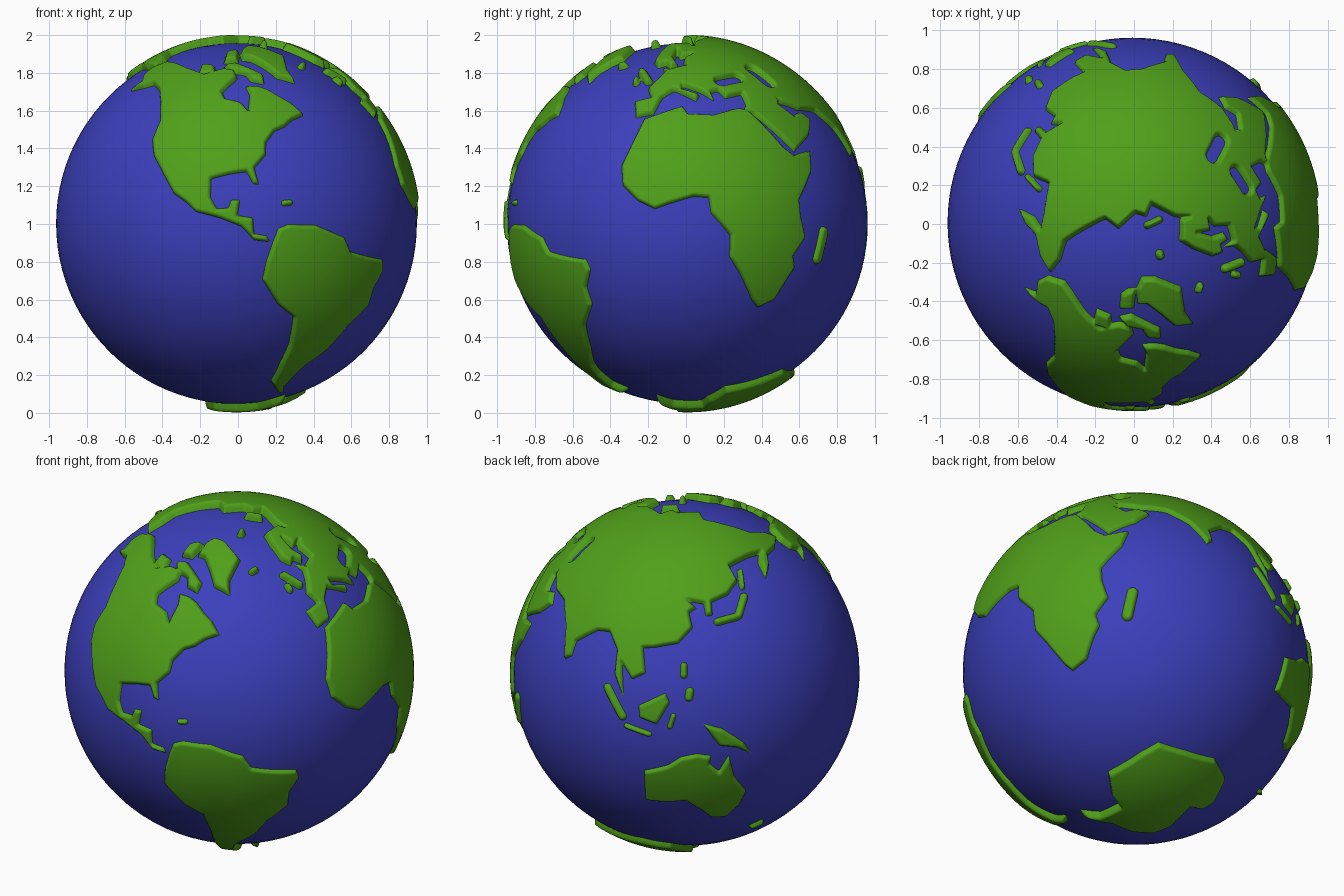
import bpy, bmesh
from math import sin, cos, radians, acos
from mathutils import Vector, Matrix

R = 0.955                                  # ocean radius
CENTRE = Vector((-0.008, 0.007, 1.002))
STEP = 0.018                               # half width of the coastal slope
TILT = Matrix.Rotation(radians(-2.5), 3, 'Y') @ Matrix.Rotation(radians(13.5), 3, 'X')

# Coast outlines as (longitude, latitude)
north_america = [(-168, 65), (-162, 70), (-150, 71), (-128, 70), (-110, 68), (-95, 71), (-84, 70),
    (-83, 66.5), (-88, 64), (-94, 60), (-92, 57), (-83, 55), (-80, 51.5), (-78.5, 55), (-77, 58),
    (-78, 62), (-70, 61), (-65, 59), (-60, 55), (-56, 52), (-53, 47), (-60, 46), (-65, 44),
    (-70, 43), (-75, 39), (-76, 35), (-81, 31), (-80, 25.5), (-82, 26), (-84, 30), (-90, 29.5),
    (-97, 28), (-97, 22), (-95, 18.5), (-91, 18.5), (-90, 21), (-87, 21), (-88, 16), (-83, 15),
    (-83, 10), (-79, 9), (-78, 7), (-83, 8), (-87, 12.5), (-94, 15.5), (-102, 17.5), (-105.5, 20.5),
    (-110, 23), (-115, 29), (-121, 35), (-124, 40), (-124, 47), (-130, 54), (-138, 59), (-147, 60.5),
    (-153, 58), (-162, 55), (-158, 59), (-165, 61)]
south_america = [(-77, 7), (-75, 11), (-71.5, 12), (-62, 10.5), (-52, 5), (-50, 0), (-44, -2.5),
    (-35.5, -5.5), (-35, -9), (-39, -14), (-40, -20), (-48, -26), (-54, -34), (-62, -40), (-65, -44),
    (-68, -50), (-66, -55), (-71, -54), (-75, -48), (-73, -38), (-71, -30), (-70.5, -19),
    (-76, -14), (-81, -5), (-79.5, 1)]
africa = [(-6, 35.5), (10, 37), (11, 33.5), (20, 31), (30, 31.5), (33.5, 30), (37.5, 21), (40, 15),
    (43, 11.5), (51, 12), (48, 5), (40, -3), (39.5, -8), (40.5, -15), (35, -20), (35.5, -24),
    (32.5, -27), (27, -33.5), (20, -35), (18, -32), (14.5, -22), (12, -16), (13.5, -9), (9, -1),
    (9.5, 4), (5, 5.5), (-4, 5), (-8, 4.5), (-13, 8.5), (-17, 14.5), (-16.5, 21), (-10, 30)]
europe = [(-9, 43.5), (-1.5, 43.5), (-2, 48), (4, 51.5), (8, 54), (9, 57.5), (11, 54.5), (20, 54.5),
    (23, 59), (29, 60), (22, 61), (25, 65.5), (17.5, 61), (17, 57), (12.5, 56), (11, 59), (6, 58.5),
    (5, 62), (14, 68), (25, 71), (40, 67.5), (38, 65), (45, 68), (68, 69), (68, 35), (48, 31),
    (36, 32), (36, 36.5), (28, 36.5), (27, 40), (23.5, 40), (23, 36.5), (19.5, 41), (13.5, 45.5),
    (12.5, 44), (18.5, 40), (16, 38), (12.5, 41.5), (9, 44.5), (3, 42.5), (-0.5, 38.5), (-2, 36.7),
    (-9, 37)]
asia = [(45, 68), (68, 69), (68, 73), (80, 73), (100, 78), (113, 74), (140, 73), (160, 70),
    (178, 69.5), (189, 66), (178, 63), (165, 60), (162, 55.5), (157, 51), (156, 57), (160, 61),
    (150, 59.5), (136, 54.5), (140, 49), (135, 43.5), (128, 40), (129, 35.5), (126.5, 35), (125, 39),
    (118, 39), (122, 37), (119.5, 35), (122, 30), (118, 24), (110, 21), (106, 20), (109, 12),
    (105, 9), (100, 13.5), (103.5, 2), (98.5, 9), (97, 17), (92, 22), (87, 21), (80, 15), (80, 10),
    (77.5, 8), (73, 18), (70, 21), (66, 25), (57, 26.5), (50, 30), (44, 36), (44, 45)]
arabia = [(44, 38), (50, 31), (48, 29.5), (51.5, 24.5), (56, 25.5), (59.5, 22), (54, 17), (44, 12.5),
    (42, 16), (38.5, 22), (35, 28), (32, 30), (34.5, 32), (36, 38)]
australia = [(114, -22), (122, -18), (126, -14), (131, -12), (136, -12), (136, -15), (140, -17.5),
    (142, -11), (146, -19), (153, -25), (153, -31), (150, -37.5), (144, -38.5), (138, -35),
    (131, -31.5), (124, -33.5), (115.5, -34.5)]
antarctica = [(-58, -63), (-61, -70), (-45, -78), (-25, -75), (0, -70), (40, -69), (55, -66.5),
    (80, -68.5), (110, -66), (135, -66), (160, -69.5), (170, -73), (165, -78), (-165, -78),
    (-150, -76), (-125, -73.5), (-100, -73), (-75, -72), (-66, -67)]
greenland = [(-70, 77), (-60, 82), (-33, 83.5), (-20, 80), (-22, 71), (-40, 65), (-43, 60),
    (-52, 64), (-54, 70), (-60, 76)]
baffin = [(-95, 73), (-82, 74), (-72, 71), (-62, 66), (-65, 62.5), (-73, 64.5), (-75, 68), (-88, 70)]
ellesmere = [(-95, 81), (-80, 82.5), (-65, 82), (-78, 76), (-95, 76)]
victoria = [(-120, 73), (-105, 73), (-100, 68), (-116, 68)]
borneo = [(109, 1), (117, 7), (119, 4), (116, -4), (110, -3)]
new_guinea = [(131, -1), (138, -2), (146, -6), (150, -10), (144, -8), (138, -8), (134, -4)]

# Small islands and inland seas: two end points and a radius in degrees
islands = [((131.5, 33.5), (139, 36), 1.4), ((140, 36.5), (143, 43.5), 1.4),      # Far East
    ((142.5, 47), (142.5, 53), 1.0), ((-1.5, 51.8), (-4, 57.5), 1.5), ((-8, 52.5), (-7.5, 54), 1.2),
    ((46, -22.5), (49, -14.5), 2.0), ((97, 4), (104, -4), 1.6), ((106, -7), (114, -8), 1.1),
    ((121.5, 17), (122, 14), 1.3), ((125, 9), (125, 7), 1.5), ((120.5, -4), (121, 0), 1.0),
    ((-72, 18.8), (-70, 18.8), 1.1), ((-20, 65), (-17, 65), 1.2), ((16, 78.5), (20, 78.5), 1.2),
    ((170, -44.5), (173, -42), 1.1), ((54, 72), (62, 75.5), 1.0)]
seas = [((30.5, 43.2), (38.5, 43), 1.7), ((50.5, 45), (51.5, 38.5), 1.9)]


def direction(lon, lat):
    a, b = radians(lon + 88.5), radians(lat)
    return TILT @ Vector((cos(b) * sin(a), -cos(b) * cos(a), sin(b)))


class Region:
    """Outline flattened around its own middle, giving a signed coast distance."""
    def __init__(self, outline, grow=0.15):
        dirs = [direction(*p) for p in outline]
        self.mid = sum(dirs, Vector()).normalized()
        self.u = self.mid.orthogonal().normalized()
        self.v = self.mid.cross(self.u)
        self.grow = radians(grow)
        self.reach = cos(max(self.mid.angle(d) for d in dirs) + 0.09)
        pts = [self.flat(d) for d in dirs]
        self.edges = []
        for (ax, ay), (bx, by) in zip(pts, pts[1:] + pts[:1]):
            dx, dy = bx - ax, by - ay
            self.edges.append((ax, ay, dx, dy, 1 / (dx * dx + dy * dy)))

    def flat(self, d):
        a = acos(max(-1, min(1, d.dot(self.mid))))
        k = a / sin(a) if a > 1e-6 else 1
        return d.dot(self.u) * k, d.dot(self.v) * k

    def distance(self, d):
        if d.dot(self.mid) < self.reach:
            return -1
        x, y = self.flat(d)
        best, inside = 9.0, False
        for ax, ay, dx, dy, inv in self.edges:
            px, py = x - ax, y - ay
            t = (px * dx + py * dy) * inv
            t = 0 if t < 0 else 1 if t > 1 else t
            ex, ey = px - t * dx, py - t * dy
            q = ex * ex + ey * ey
            if q < best:
                best = q
            if (py < 0) != (py < dy) and (px < dx * py / dy):
                inside = not inside
        return (best ** 0.5 if inside else -best ** 0.5) + self.grow


def add_object(name, bm, colour):
    for f in bm.faces:
        f.smooth = True
    mesh = bpy.data.meshes.new(name)
    bm.to_mesh(mesh)
    bm.free()
    mat = bpy.data.materials.new(name + "_colour")
    mat.diffuse_color = colour
    mesh.materials.append(mat)
    ob = bpy.data.objects.new(name, mesh)
    ob.location = CENTRE
    bpy.context.collection.objects.link(ob)


# Ocean ball
bm = bmesh.new()
bmesh.ops.create_uvsphere(bm, u_segments=96, v_segments=48, radius=R)
add_object("ocean", bm, (0.045, 0.05, 0.5, 1))

# Land shell: fine sphere raised inside the coasts, open water removed
land = [Region(o) for o in (north_america, south_america, africa, europe, asia, arabia, australia,
        antarctica, greenland, baffin, ellesmere, victoria, borneo, new_guinea)]
land += [Region((a, b), r) for a, b, r in islands]
water = [Region((a, b), r) for a, b, r in seas]

bm = bmesh.new()
bmesh.ops.create_icosphere(bm, subdivisions=8, radius=1)
drop = []
for v in bm.verts:
    d = v.co.normalized()
    s = max(g.distance(d) for g in land)
    if s > -STEP:
        s = min(s, min(-g.distance(d) for g in water))
    if s < -STEP * 1.3:
        drop.append(v)
        continue
    t = max(0, min(1, (s + STEP) / (2 * STEP)))
    top = 0.019 + 0.025 * d.z ** 4
    v.co = d * (R - 0.03 + (0.03 + top) * t * t * (3 - 2 * t))
bmesh.ops.delete(bm, geom=drop, context='VERTS')
add_object("continents", bm, (0.08, 0.35, 0.01, 1))
